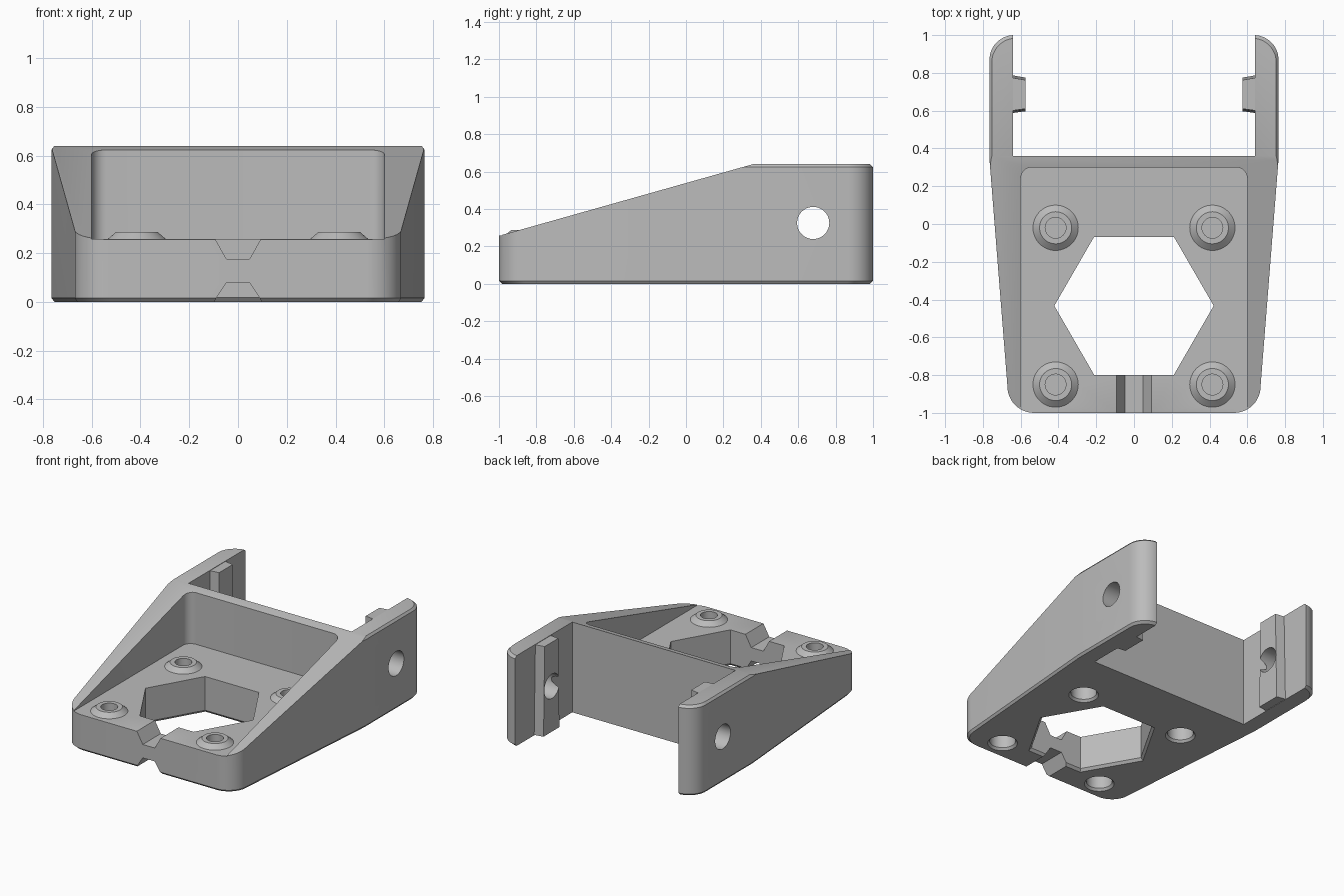
import bpy, bmesh
from math import sin, cos, pi, radians

if "Cube" in bpy.data.objects:
    bpy.data.objects.remove(bpy.data.objects["Cube"])

grey = bpy.data.materials.new("plain_grey")
grey.use_nodes = True
colour = (0.5, 0.5, 0.5, 1)
grey.diffuse_color = colour
grey.node_tree.nodes["Principled BSDF"].inputs["Base Color"].default_value = colour


def loft(name, rings):
    """Closed solid through rings of equal point count."""
    bm = bmesh.new()
    loops = [[bm.verts.new(p) for p in ring] for ring in rings]
    n = len(loops[0])
    for a, b in zip(loops, loops[1:]):
        for i in range(n):
            j = (i + 1) % n
            bm.faces.new((a[i], a[j], b[j], b[i]))
    bm.faces.new(loops[0][::-1])
    bm.faces.new(loops[-1])
    bmesh.ops.recalc_face_normals(bm, faces=bm.faces)
    mesh = bpy.data.meshes.new(name)
    bm.to_mesh(mesh)
    bm.free()
    mesh.materials.append(grey)
    ob = bpy.data.objects.new(name, mesh)
    bpy.context.collection.objects.link(ob)
    return ob


def prism(name, pts, lo, hi, axis="z"):
    place = {"x": lambda a, b, h: (h, a, b),
             "y": lambda a, b, h: (a, h, b),
             "z": lambda a, b, h: (a, b, h)}[axis]
    return loft(name, [[place(a, b, h) for a, b in pts] for h in (lo, hi)])


def arc(cx, cy, r, start, end, steps=12):
    angles = [radians(start + (end - start) * i / steps) for i in range(steps + 1)]
    return [(cx + r * cos(t), cy + r * sin(t)) for t in angles]


def turned(name, x, y, profile, n=48):
    """Stacked circles or polygons about a vertical axis."""
    return loft(name, [[(x + r * cos(2 * pi * i / n), y + r * sin(2 * pi * i / n), z)
                        for i in range(n)] for r, z in profile])


def mirror(pts):
    return pts + [(-x, y) for x, y in reversed(pts)]


def combine(tool, operation="DIFFERENCE"):
    mod = body.modifiers.new("cut", "BOOLEAN")
    mod.operation, mod.object, mod.solver = operation, tool, "EXACT"
    bpy.context.view_layer.objects.active = body
    bpy.ops.object.modifier_apply(modifier=mod.name)
    bpy.data.objects.remove(tool)


TOP, FLOOR, CH = 0.64, 0.257, 0.016

# Outer block with rounded corners and chamfered rims
outline = mirror(arc(0.53, -0.86, 0.14, -90, 0)
                 + [(0.765, 0.34)] + arc(0.635, 0.87, 0.13, 0, 90))
body = loft("mount_bracket", [
    [(x * s, y * s, z) for x, y in outline]
    for s, z in ((1 - CH, 0), (1, CH), (1, TOP - CH), (1 - CH, TOP))])

# Gap between the rear arms
combine(prism("rear_gap", mirror([(0.64, 0.36), (0.64, 1.2)]), -0.2, 1))

# Sloping top of the side walls
combine(prism("slope", [(-1.2, 0.2), (0.36, TOP), (0.36, 1), (-1.2, 1)], -1, 1, "x"))

# Open-fronted pocket
combine(prism("pocket", mirror([(0.6, -1.2)] + arc(0.54, 0.24, 0.06, 0, 90, 8)), FLOOR, 1))

# Hexagonal opening with a chamfered lower rim
combine(turned("hex_opening", 0, -0.433,
               [(0.46, -0.02), (0.422, 0.018), (0.422, 0.5)], 6))

# Wire grooves above and below the front bar
combine(prism("top_groove", mirror([(0.047, 0.175), (0.117, 0.3)]), -1.1, -0.6, "y"))
combine(prism("bottom_groove", mirror([(0.112, -0.02), (0.047, 0.08)]), -1.1, -0.6, "y"))

# Screw bosses, blind from above and counterbored from below
for x in (-0.415, 0.415):
    for y in (-0.85, -0.02):
        combine(turned("boss", x, y, [(0.12, 0.2), (0.12, FLOOR), (0.085, 0.287)]), "UNION")
        combine(turned("screw_hole", x, y, [(0.055, 0.21), (0.055, 0.4)]))
        combine(turned("counterbore", x, y, [(0.115, -0.02), (0.085, 0.016), (0.085, 0.19)]))

# Tapered rails on the inner faces of the arms
for s in (-1, 1):
    combine(loft("rail", [
        [(s * 0.66, 0.585 + d, z), (s * 0.575, 0.597 + d, z),
         (s * 0.575, 0.775 - d, z), (s * 0.66, 0.79 - d, z)]
        for d, z in ((0, 0.003), (0.013, TOP - 0.003))]), "UNION")

# Pivot holes through both arms
combine(prism("pivot_hole", arc(0.68, 0.325, 0.086, 0, 352.5, 47), -1, 1, "x"))

bpy.ops.object.select_all(action="DESELECT")
body.select_set(True)
bpy.context.view_layer.objects.active = body
bpy.ops.object.shade_smooth_by_angle(angle=radians(25))
